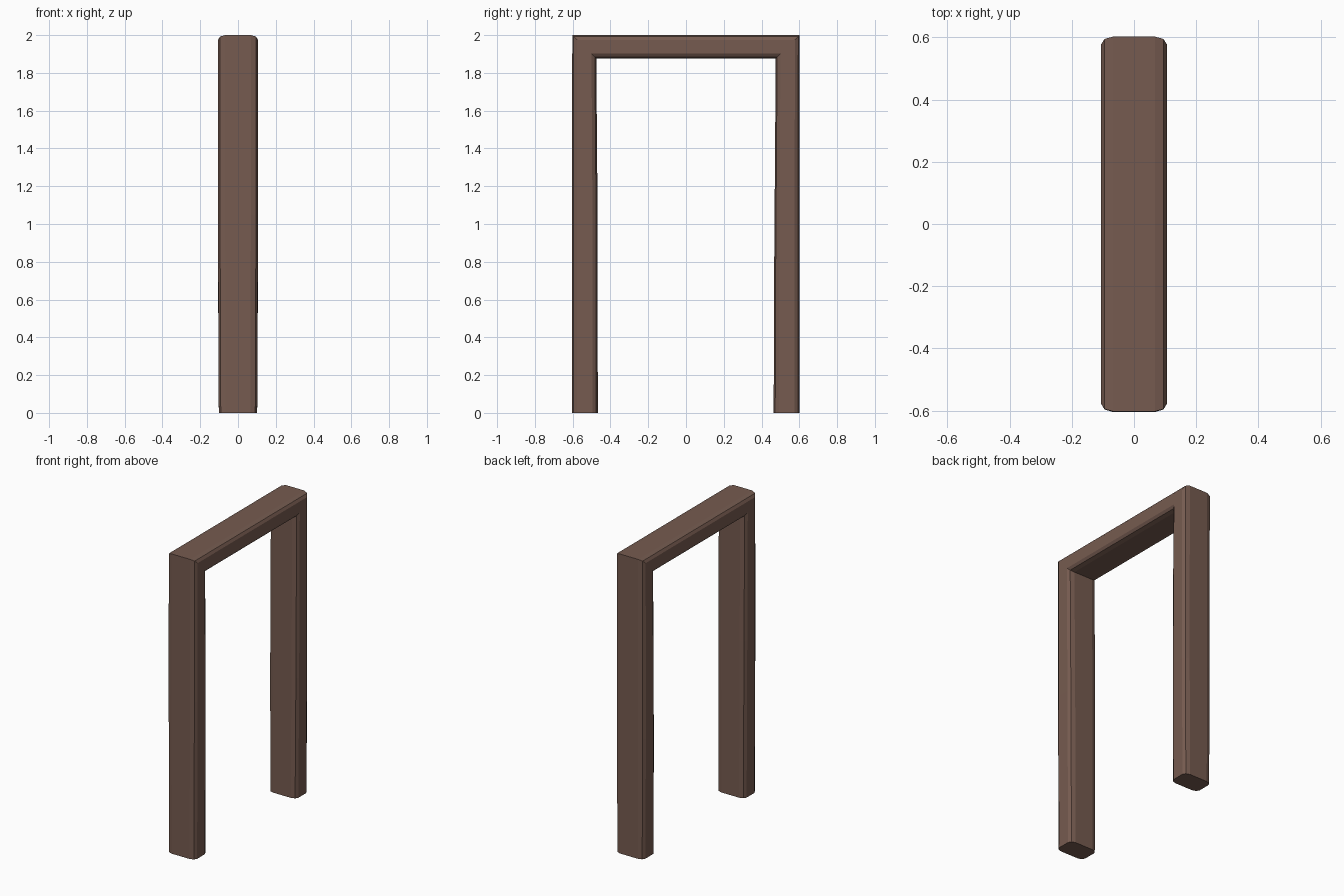
import bpy, bmesh

if "Cube" in bpy.data.objects:
    bpy.data.objects.remove(bpy.data.objects["Cube"])

mat = bpy.data.materials.new("brown_wood")
mat.diffuse_color = (0.18, 0.105, 0.08, 1)
mat.use_nodes = True
mat.node_tree.nodes["Principled BSDF"].inputs["Base Color"].default_value = mat.diffuse_color

# half of the chamfered section: (x, fraction from outer side to inner side)
half = [(0.068, 0.0), (0.095, 0.06), (0.106, 0.2),
        (0.106, 0.8), (0.095, 0.94), (0.068, 1.0)]
section = half + [(-x, t) for x, t in reversed(half)]

# stations round the frame: outer (y, z), inner (y, z), width scale
stations = [
    ((-0.604, 0), (-0.467, 0), 0.96),
    ((-0.604, 1.05), (-0.468, 1.05), 1.0),
    ((-0.602, 2), (-0.475, 1.877), 1.0),
    ((0.602, 2), (0.475, 1.877), 1.0),
    ((0.601, 0.8), (0.467, 0.8), 1.0),
    ((0.601, 0), (0.464, 0), 0.96),
]

# sweep the section round the mitred frame
bm = bmesh.new()
rings = []
for outer, inner, s in stations:
    rings.append([bm.verts.new((x * s,
                                outer[0] + (inner[0] - outer[0]) * t,
                                outer[1] + (inner[1] - outer[1]) * t))
                  for x, t in section])
n = len(section)
for a, b in zip(rings, rings[1:]):
    for i in range(n):
        j = (i + 1) % n
        bm.faces.new((a[i], a[j], b[j], b[i]))

# feet of the two posts
bm.faces.new(rings[0])
bm.faces.new(rings[-1])
bmesh.ops.recalc_face_normals(bm, faces=bm.faces)

mesh = bpy.data.meshes.new("door_frame")
bm.to_mesh(mesh)
bm.free()
mesh.materials.append(mat)
frame = bpy.data.objects.new("door_frame", mesh)
bpy.context.collection.objects.link(frame)
